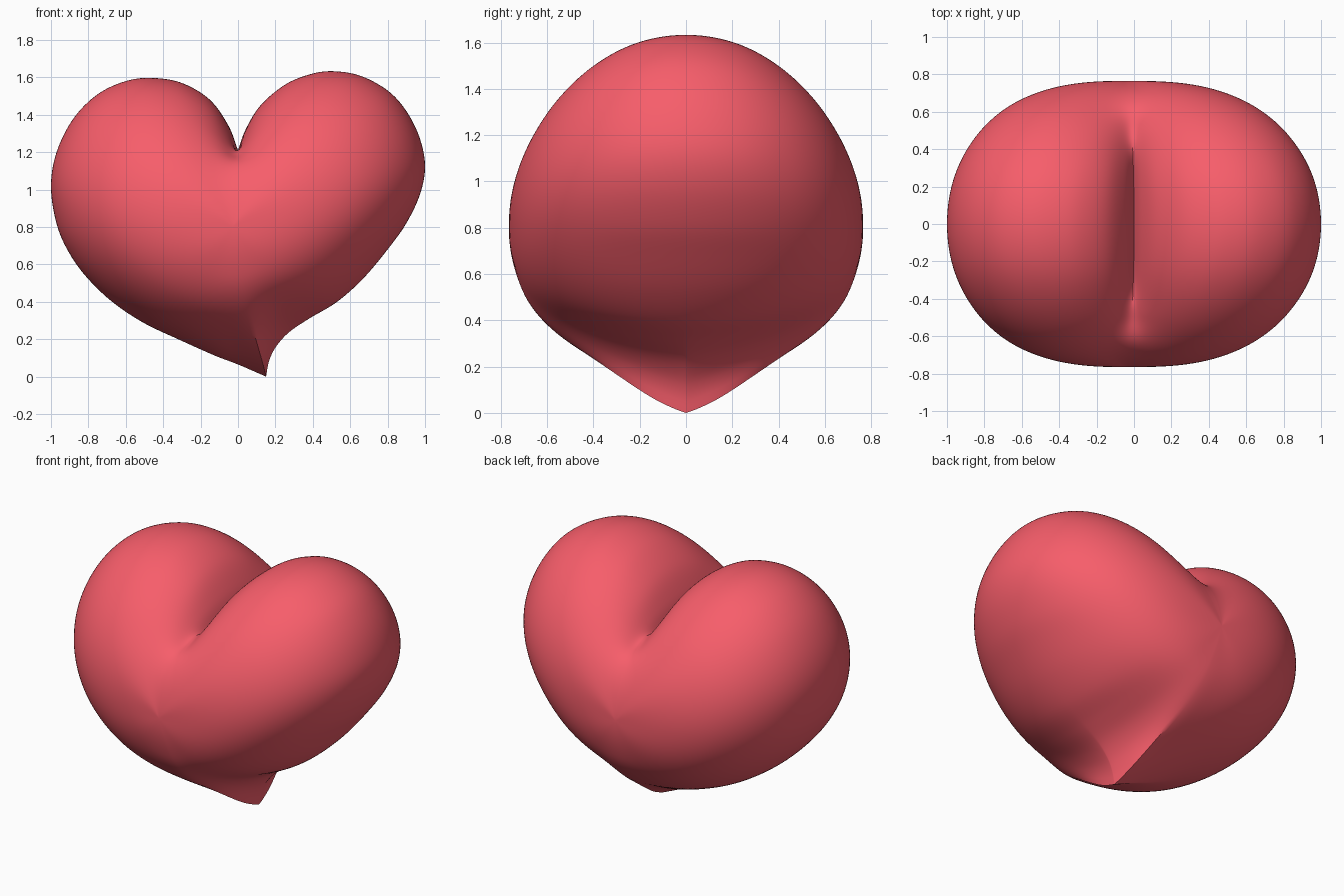
import bpy, bmesh, math
from mathutils import Vector

if "Cube" in bpy.data.objects:
    bpy.data.objects.remove(bpy.data.objects["Cube"])

# Front outline: notch -> right lobe -> tip, then tip -> left lobe -> notch
RIGHT = [(0, 1.21), (.04, 1.32), (.12, 1.45), (.25, 1.56), (.38, 1.615), (.5, 1.633),
         (.65, 1.61), (.8, 1.53), (.9, 1.42), (.97, 1.28), (1, 1.13), (.975, .98),
         (.9, .82), (.8, .68), (.67, .525), (.53, .4), (.38, .31), (.27, .235),
         (.2, .155), (.165, .08), (.15, 0)]
LEFT = [(.15, 0), (0, .065), (-.13, .115), (-.32, .2), (-.5, .285), (-.66, .39),
        (-.79, .51), (-.89, .64), (-.965, .8), (-1, 1.01), (-.97, 1.2), (-.88, 1.38),
        (-.75, 1.51), (-.6, 1.58), (-.46, 1.597), (-.3, 1.57), (-.15, 1.48),
        (-.05, 1.34), (0, 1.21)]
HALF = 120            # samples along each half outline
RINGS = 48            # rings from rim to the middle of each face
CENTRE = Vector((-.03, .8))
DEPTH = .765


def spline(points, count):
    """Smooth curve through the points, resampled evenly, last point dropped."""
    p = [Vector(q) for q in points]
    p = [2 * p[0] - p[1]] + p + [2 * p[-1] - p[-2]]
    fine = []
    for a, b, c, d in zip(p, p[1:], p[2:], p[3:]):
        for k in range(12):
            t = k / 12
            fine.append(.5 * (2 * b + (c - a) * t + (2 * a - 5 * b + 4 * c - d) * t * t
                              + (3 * b - a - 3 * c + d) * t ** 3))
    fine.append(p[-2])
    dist = [0]
    for a, b in zip(fine, fine[1:]):
        dist.append(dist[-1] + (b - a).length)
    out, j = [], 0
    for i in range(count):
        want = dist[-1] * i / count
        while dist[j + 1] < want:
            j += 1
        f = (want - dist[j]) / (dist[j + 1] - dist[j])
        out.append(fine[j].lerp(fine[j + 1], f))
    return out


sharp = spline(RIGHT, HALF) + spline(LEFT, HALF)
N = len(sharp)


def mean_radius(points):
    return sum((p - CENTRE).length for p in points) / N


def blurred(points, passes):
    """Round off an outline while keeping its average size."""
    size = mean_radius(points)
    for _ in range(passes):
        points = [(points[i - 1] + points[i] * 2 + points[(i + 1) % N]) / 4 for i in range(N)]
    grow = size / mean_radius(points)
    return [CENTRE + (p - CENTRE) * grow for p in points]


soft = blurred(sharp, 40)
softer = blurred(soft, 240)
softest = blurred(softer, 1200)


def smoothstep(a, b, x):
    t = min(1, max(0, (x - a) / (b - a)))
    return t * t * (3 - 2 * t)


# Heart body: shrinking outlines that round off toward the front and back
bm = bmesh.new()


def ring(s, side):
    d = 1 - s
    verts = []
    for i in range(N):
        tip_gap = (i - HALF) * 2.7 / HALF
        notch_gap = min(i, N - i) * 2.7 / HALF
        n = math.exp(-(notch_gap / .7) ** 2)
        t = math.exp(-(tip_gap / .6) ** 2)
        m = 1 - n - t
        w1 = n * smoothstep(.02, .25, d) + t * smoothstep(.01, .4, d) + m * smoothstep(0, .15, d)
        w2 = n * smoothstep(.07, .58, d) + t * smoothstep(.05, .65, d) + m * smoothstep(.03, .5, d)
        p = sharp[i].lerp(soft[i], w1).lerp(softer[i], w2)
        p = p.lerp(softest[i], smoothstep(.3, .9, d))
        direction = (sharp[i] - CENTRE).normalized()
        power = .5 + .4 * math.exp(-(tip_gap / .32) ** 2) * (1 - smoothstep(.1, .6, d))
        bulge = 2.15 + .75 * direction.x ** 2 - .6 * max(0, direction.y) ** 2
        y = DEPTH * (1 - s ** bulge) ** power
        q = CENTRE + (p - CENTRE) * s
        verts.append(bm.verts.new((q.x, side * y, q.y)))
    return verts


def bridge(a, b):
    for i in range(N):
        j = (i + 1) % N
        bm.faces.new((a[i], a[j], b[j], b[i]))


rim = ring(1, 1)
for side in (-1, 1):
    last = rim
    for k in range(1, RINGS):
        current = ring(math.cos(math.pi / 2 * k / RINGS), side)
        bridge(last, current)
        last = current
    pole = bm.verts.new((CENTRE.x, side * DEPTH, CENTRE.y))
    for i in range(N):
        bm.faces.new((last[i], last[(i + 1) % N], pole))

bmesh.ops.recalc_face_normals(bm, faces=bm.faces)
mesh = bpy.data.meshes.new("heart")
bm.to_mesh(mesh)
bm.free()
heart = bpy.data.objects.new("heart", mesh)
bpy.context.collection.objects.link(heart)

# Red material
red = bpy.data.materials.new("red")
red.diffuse_color = (.93, .11, .145, 1)
red.use_nodes = True
red.node_tree.nodes["Principled BSDF"].inputs["Base Color"].default_value = red.diffuse_color
mesh.materials.append(red)

bpy.context.view_layer.objects.active = heart
heart.select_set(True)
bpy.ops.object.shade_smooth_by_angle(angle=math.radians(40))
